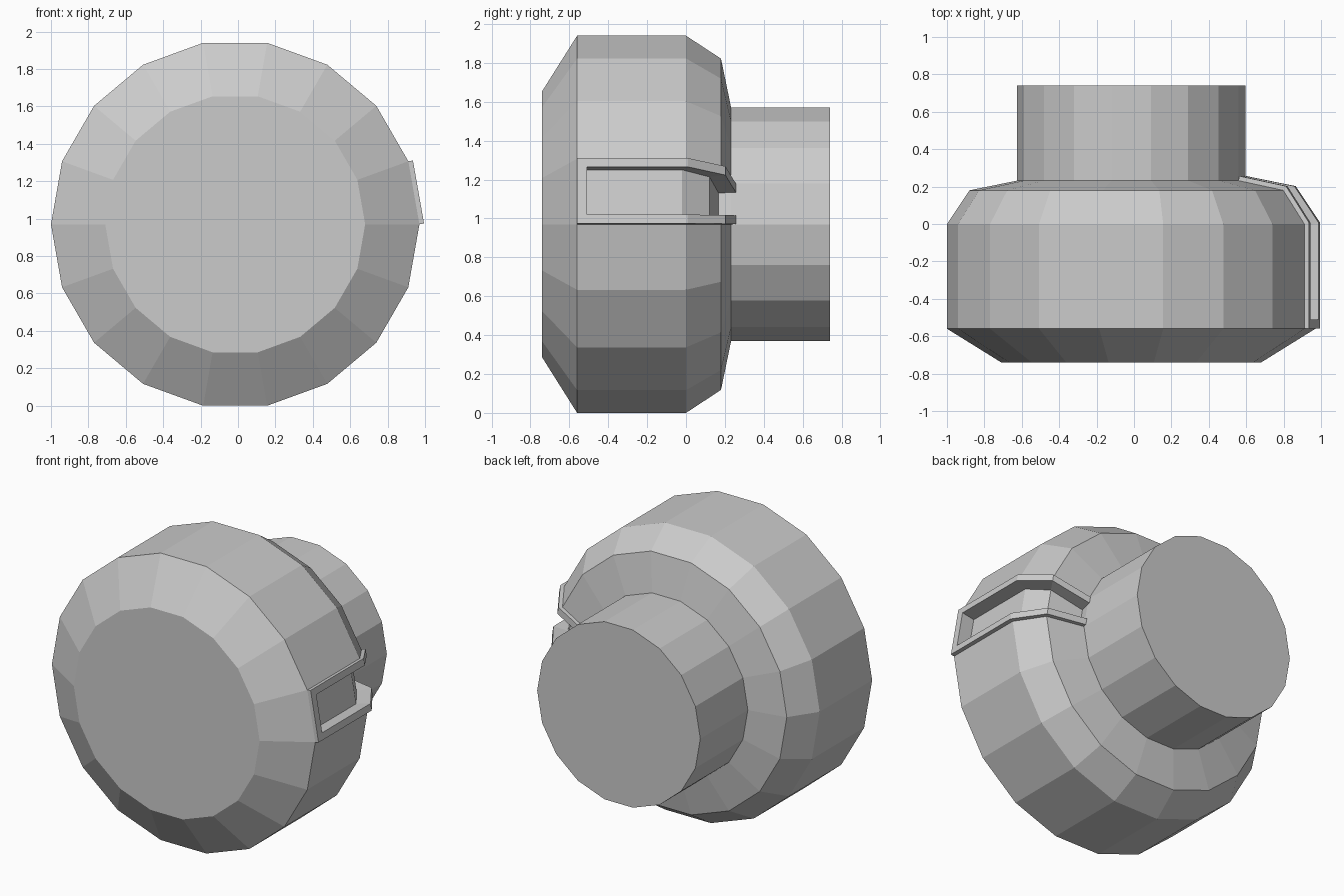
import bpy, bmesh
from math import sin, cos, radians
from mathutils import Vector

if "Cube" in bpy.data.objects:
    bpy.data.objects.remove(bpy.data.objects["Cube"])

N, CX, CZ = 18, -0.015, 0.97
HALF = radians(10)
# lathe profile: radius, y (front cap to neck end)
PROFILE = [(0.695, -0.74), (0.985, -0.56), (0.985, 0.0),
           (0.865, 0.18), (0.61, 0.232), (0.61, 0.74)]
RAISE, DEPTH, RIM = 0.025, -0.066, 0.046

bm = bmesh.new()


def face(points):
    bm.faces.new([bm.verts.new(p) for p in points])


def ring_point(k, i):
    r, y = PROFILE[k]
    a = 2 * HALF * i
    return Vector((CX + r * cos(a), y, CZ + r * sin(a)))


# turned body, leaving one facet strip open for the framed slot
for k in range(5):
    for i in range(N):
        if i == 0 and 1 <= k <= 3:
            continue
        face([ring_point(k, i), ring_point(k, i + 1),
              ring_point(k + 1, i + 1), ring_point(k + 1, i)])
for k in (0, 5):
    face([ring_point(k, i) for i in range(N)])

# slot lies in the facet between 0 and 20 degrees
strip = [(Vector((r * cos(HALF), y)), r * sin(HALF)) for r, y in PROFILE[1:5]]


def seg_normal(k):
    d = (strip[k + 1][0] - strip[k][0]).normalized()
    return Vector((d.y, -d.x))


def slot_point(k, side, offset, inset):
    """Point on the strip, moved along the mitred normal and inset from the edge."""
    p, w = strip[k]
    n0, n1 = seg_normal(max(k - 1, 0)), seg_normal(min(k, 2))
    m = (n0 + n1).normalized()
    q = p + m * offset / m.dot(n1)
    if k == 0 and inset:
        q.y += 0.05
    t = side * (w - inset)
    return Vector((CX + q.x * cos(HALF) - t * sin(HALF), q.y,
                   CZ + q.x * sin(HALF) + t * cos(HALF)))


RAILS = [(0, 0), (RAISE, 0), (RAISE, RIM), (DEPTH, RIM)]


def pt(k, side, rail):
    return slot_point(k, side, *RAILS[rail])


# raised rims, inner walls and floor
for k in range(3):
    for s in (-1, 1):
        for j in range(3):
            face([pt(k, s, j), pt(k + 1, s, j), pt(k + 1, s, j + 1), pt(k, s, j + 1)])
    face([pt(k, -1, 3), pt(k + 1, -1, 3), pt(k + 1, 1, 3), pt(k, 1, 3)])
# closed front end
for j in range(3):
    face([pt(0, -1, j), pt(0, 1, j), pt(0, 1, j + 1), pt(0, -1, j + 1)])
# open back end against the neck
base = {s: slot_point(3, s, 0, RIM) for s in (-1, 1)}
for s in (-1, 1):
    face([pt(3, s, 0), pt(3, s, 1), pt(3, s, 2), base[s]])
face([pt(3, -1, 3), pt(3, 1, 3), base[1], base[-1]])

bmesh.ops.remove_doubles(bm, verts=bm.verts, dist=0.0005)
bmesh.ops.recalc_face_normals(bm, faces=bm.faces)
mesh = bpy.data.meshes.new("knob_body")
bm.to_mesh(mesh)
bm.free()
bpy.context.collection.objects.link(bpy.data.objects.new("knob_body", mesh))
